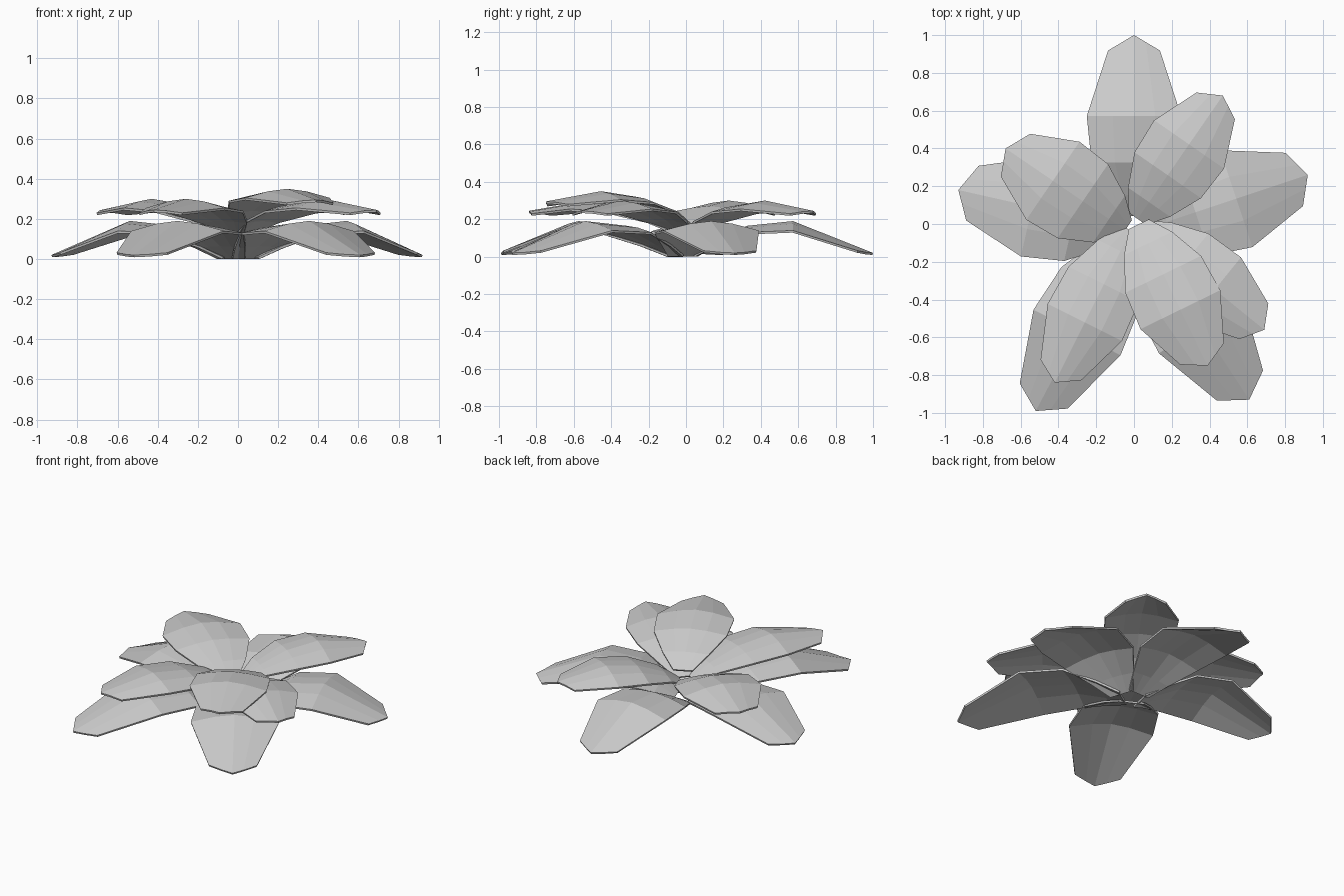
import bpy
import bmesh
from mathutils import Vector

cube = bpy.data.objects.get("Cube")
if cube:
    bpy.data.objects.remove(cube)

# One pale grey for the whole flower
grey = bpy.data.materials.new("pale_grey")
grey.use_nodes = True
colour = (0.6, 0.6, 0.6, 1)
grey.diffuse_color = colour
grey.node_tree.nodes["Principled BSDF"].inputs["Base Color"].default_value = colour

COLUMNS = (-1, -0.45, 0, 0.45, 1)
# Rows along a petal: distance, height, relative width, edge droop
LOWER = ((0.06, 0.01, 0.3, 0.0), (0.17, 0.075, 0.55, 0.01), (0.34, 0.165, 0.9, 0.035),
         (0.58, 0.19, 1, 0.05), (1, 0.02, 0.55, -0.012))
UPPER = ((0.04, 0.13, 0.25, 0.0), (0.17, 0.20, 0.6, 0.01), (0.38, 0.27, 0.95, 0.03),
         (0.62, 0.30, 1, 0.045), (1, 0.245, 0.55, 0.015))


def petal(name, rows, base, tip, width, lift=0.0):
    """Arched strip of faces from base to tip, ending in a blunt point."""
    start, end = Vector((*base, 0)), Vector((*tip, 0))
    axis = end - start
    side = Vector((-axis.y, axis.x, 0)).normalized()
    bm = bmesh.new()
    grid = []
    for i, (t, z, w, droop) in enumerate(rows):
        line = []
        for u in COLUMNS:
            point = 0.08 * abs(u) if i == len(rows) - 1 else 0
            co = start + axis * (t - point) + side * (u * w * width)
            co.z = z + lift - droop * abs(u) ** 1.6
            line.append(bm.verts.new(co))
        grid.append(line)
    for a, b in zip(grid, grid[1:]):
        for j in range(len(COLUMNS) - 1):
            bm.faces.new((a[j], b[j], b[j + 1], a[j + 1]))
    bmesh.ops.recalc_face_normals(bm, faces=bm.faces)
    if sum(f.normal.z for f in bm.faces) < 0:
        bmesh.ops.reverse_faces(bm, faces=bm.faces)
    mesh = bpy.data.meshes.new(name)
    bm.to_mesh(mesh)
    bm.free()
    mesh.materials.append(grey)
    obj = bpy.data.objects.new(name, mesh)
    bpy.context.collection.objects.link(obj)
    solid = obj.modifiers.new("thickness", "SOLIDIFY")
    solid.thickness = 0.012
    solid.offset = -1


# Lower ring of drooping petals
petal("lower_petal_back", LOWER, (0, -0.02), (0, 1), 0.25)
petal("lower_petal_left", LOWER, (0.02, -0.04), (0.92, 0.26), 0.27)
petal("lower_petal_front_left", LOWER, (0, 0), (0.61, -0.93), 0.265)
petal("lower_petal_front_right", LOWER, (0, 0), (-0.52, -0.99), 0.26)
petal("lower_petal_right", LOWER, (0, -0.03), (-0.93, 0.18), 0.27)

# Upper ring of raised petals
petal("upper_petal_back_left", UPPER, (0, 0), (0.47, 0.68), 0.225)
petal("upper_petal_back_right", UPPER, (-0.02, -0.05), (-0.68, 0.4), 0.25)
petal("upper_petal_front_right", UPPER, (0, 0), (-0.42, -0.84), 0.22)
petal("upper_petal_front_left", UPPER, (0, 0), (0.69, -0.56), 0.22)

# Single topmost petal
petal("top_petal", UPPER, (0.01, 0.03), (0.39, -0.75), 0.235, 0.05)
